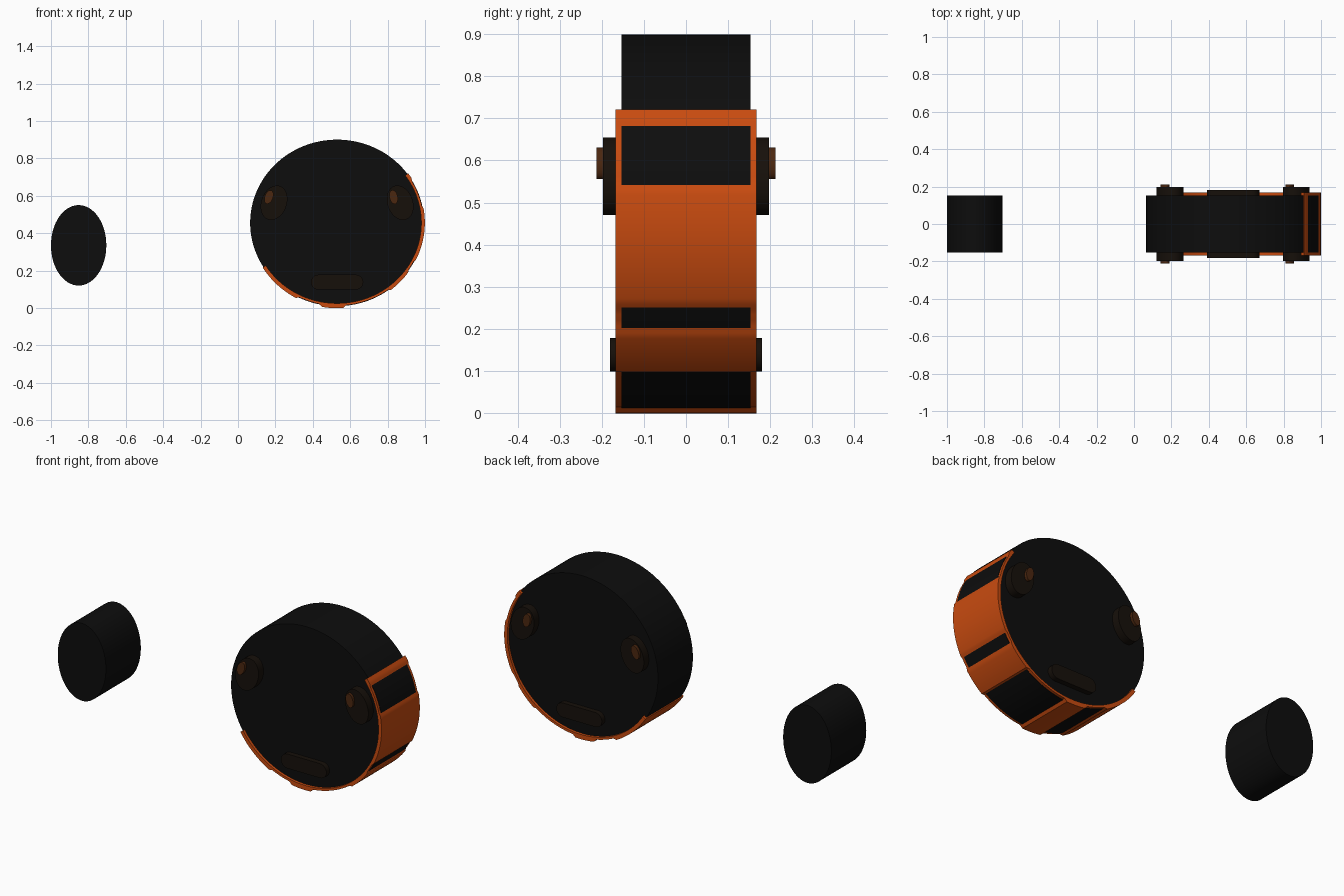
import bpy, bmesh
from math import sin, cos, pi, radians

if "Cube" in bpy.data.objects:
    bpy.data.objects.remove(bpy.data.objects["Cube"])


def material(name, r, g, b):
    m = bpy.data.materials.new(name)
    m.diffuse_color = (r, g, b, 1)
    m.use_nodes = True
    m.node_tree.nodes["Principled BSDF"].inputs["Base Color"].default_value = m.diffuse_color
    return m


BLACK = material("black", 0.004, 0.004, 0.004)
ORANGE = material("orange", 0.58, 0.07, 0.005)
BROWN = material("dark_brown", 0.008, 0.005, 0.003)
GLINT = material("glint_brown", 0.07, 0.02, 0.005)


def finish(bm, name, mat):
    bmesh.ops.recalc_face_normals(bm, faces=bm.faces)
    me = bpy.data.meshes.new(name)
    bm.to_mesh(me)
    bm.free()
    me.materials.append(mat)
    ob = bpy.data.objects.new(name, me)
    bpy.context.collection.objects.link(ob)
    bpy.context.view_layer.objects.active = ob
    ob.select_set(True)
    bpy.ops.object.shade_smooth_by_angle(angle=radians(30))
    ob.select_set(False)
    return ob


def prism(name, outline, y0, y1, mat):
    """Extrude a closed x-z outline from y0 to y1."""
    bm = bmesh.new()
    a = [bm.verts.new((x, y0, z)) for x, z in outline]
    b = [bm.verts.new((x, y1, z)) for x, z in outline]
    n = len(outline)
    bm.faces.new(a)
    bm.faces.new(b[::-1])
    for i in range(n):
        j = (i + 1) % n
        bm.faces.new((a[i], b[i], b[j], a[j]))
    return finish(bm, name, mat)


def ellipse(cx, cz, rx, rz, tilt=0, n=64):
    """Ellipse outline; positive tilt leans the top towards +x."""
    t = radians(tilt)
    pts = []
    for i in range(n):
        u, v = rx * cos(2 * pi * i / n), rz * sin(2 * pi * i / n)
        pts.append((cx + u * cos(t) + v * sin(t), cz - u * sin(t) + v * cos(t)))
    return pts


def stadium(cx, cz, half, r, n=12):
    pts = []
    for side, start in ((1, -pi / 2), (-1, pi / 2)):
        for i in range(n + 1):
            a = start + pi * i / n
            pts.append((cx + side * (half - r) + r * cos(a), cz + r * sin(a)))
    return pts


CX, CZ, RX, RZ = 0.53, 0.455, 0.465, 0.445

# Small oval piece and large round body
prism("small_oval", ellipse(-0.852, 0.335, 0.148, 0.215), -0.153, 0.153, BLACK)
prism("round_body", ellipse(CX, CZ, RX, RZ, n=128), -0.153, 0.153, BLACK)

# Thin rim round the right and bottom; it dips below the body in a few places
DIPS = ((12, 30), (-34, -28), (-84, -53), (-116, -102))


def rim_point(deg, inner):
    a = radians(deg)
    if inner:
        rx, rz = RX - 0.015, RZ - 0.015
    elif any(lo <= deg <= hi for lo, hi in DIPS):
        rx, rz = RX - 0.002, RZ - 0.002
    else:
        rx, rz = RX + 0.004, RZ + 0.01 * abs(sin(a)) + 0.001
    return CX + rx * cos(a), CZ + rz * sin(a)


bm = bmesh.new()
rows = []
for d in range(-148, 37, 2):
    corners = [(rim_point(d, inner), y) for inner, y in
               ((False, -0.168), (False, 0.168), (True, 0.168), (True, -0.168))]
    rows.append([bm.verts.new((p[0], y, p[1])) for p, y in corners])
for r, s in zip(rows, rows[1:]):
    for k in range(4):
        m = (k + 1) % 4
        bm.faces.new((r[k], r[m], s[m], s[k]))
bm.faces.new(rows[0])
bm.faces.new(rows[-1][::-1])
finish(bm, "orange_rim", ORANGE)

# Tilted eyes with glints, on both faces
for side, x, glint_x, tilt in (("left", 0.1925, 0.165, 20), ("right", 0.867, 0.832, -20)):
    glint_tilt = 20 if side == "left" else -12
    for face, s in (("front", -1), ("back", 1)):
        prism(f"{side}_eye_{face}", ellipse(x, 0.5625, 0.068, 0.095, tilt),
              s * 0.14, s * 0.197, BROWN)
        prism(f"{side}_glint_{face}", ellipse(glint_x, 0.593, 0.022, 0.038, glint_tilt, 32),
              s * 0.18, s * 0.2125, GLINT)

# Mouth bar on both faces
for face, s in (("front", -1), ("back", 1)):
    prism(f"mouth_{face}", stadium(CX, 0.138, 0.14, 0.04), s * 0.14, s * 0.181, BROWN)
